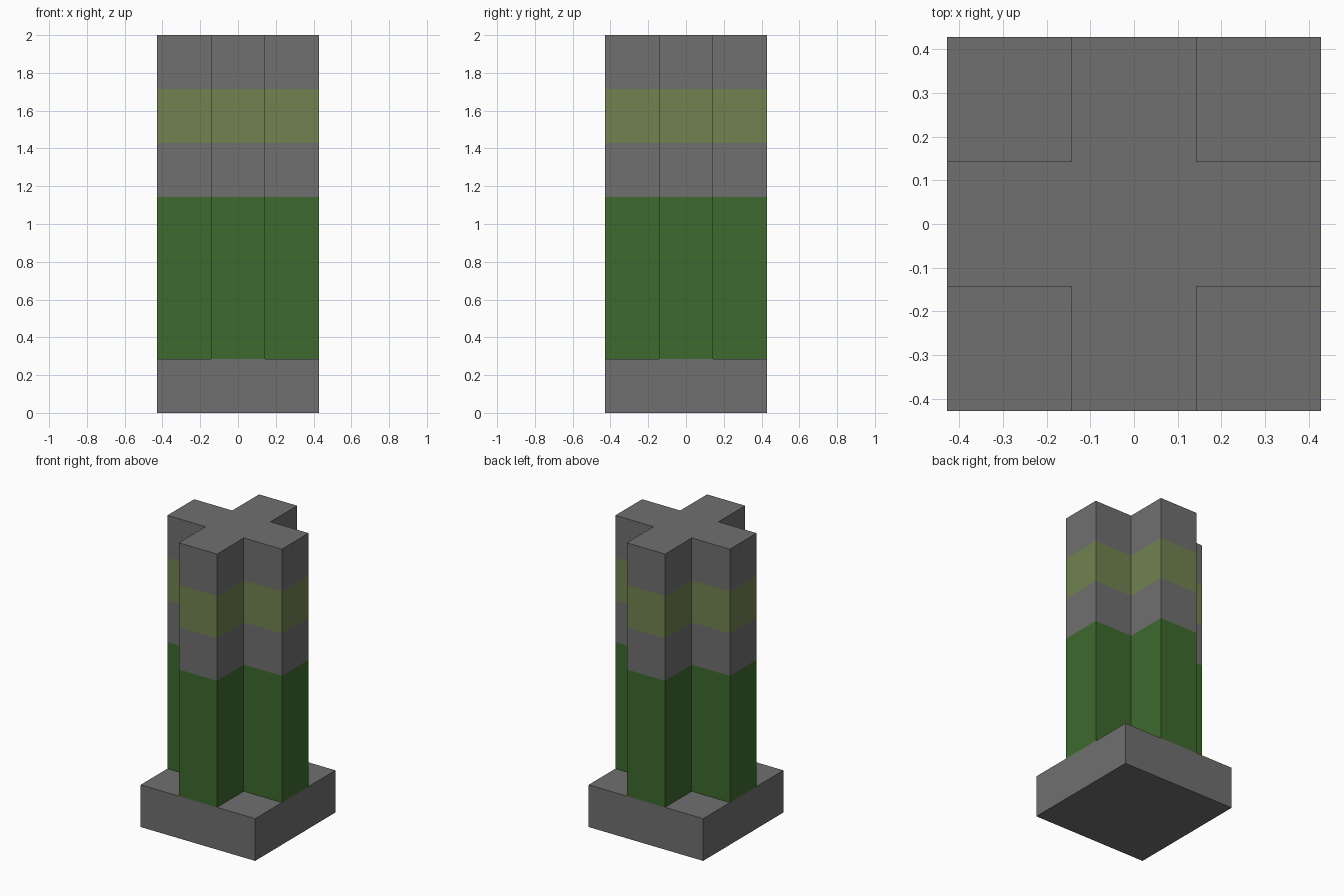
import bpy
import bmesh

cube = bpy.data.objects.get("Cube")
if cube:
    bpy.data.objects.remove(cube, do_unlink=True)

U = 1 / 7          # grid module
ARM, HALF = U, 3 * U


def material(name, rgb):
    mat = bpy.data.materials.new(name)
    mat.use_nodes = True
    colour = (*rgb, 1.0)
    mat.diffuse_color = colour
    mat.node_tree.nodes["Principled BSDF"].inputs["Base Color"].default_value = colour
    return mat


stone = material("stone grey", (0.162, 0.162, 0.162))
green = material("deep green", (0.047, 0.144, 0.026))
olive = material("olive green", (0.162, 0.223, 0.080))


def prism(name, outline, levels, band_mats, mats):
    """Extrude an outline through the levels, one material per band."""
    bm = bmesh.new()
    rings = [[bm.verts.new((x, y, z)) for x, y in outline] for z in levels]
    n = len(outline)
    for low, high, index in zip(rings, rings[1:], band_mats):
        for i in range(n):
            j = (i + 1) % n
            face = bm.faces.new((low[i], low[j], high[j], high[i]))
            face.material_index = index
    bm.faces.new(rings[0][::-1]).material_index = band_mats[0]
    bm.faces.new(rings[-1]).material_index = band_mats[-1]
    mesh = bpy.data.meshes.new(name)
    bm.to_mesh(mesh)
    bm.free()
    for mat in mats:
        mesh.materials.append(mat)
    obj = bpy.data.objects.new(name, mesh)
    bpy.context.collection.objects.link(obj)
    return obj


# Square plinth
square = [(-HALF, -HALF), (HALF, -HALF), (HALF, HALF), (-HALF, HALF)]
prism("base", square, [0, 2 * U], [0], [stone])

# Cross-shaped column: one quarter corner turned four times
cross = []
corner = [(HALF, -ARM), (HALF, ARM), (ARM, ARM)]
for _ in range(4):
    cross += corner
    corner = [(-y, x) for x, y in corner]

# Bands from bottom to top: green, grey, olive, grey
prism("cross_column", cross, [k * U for k in (2, 8, 10, 12, 14)],
      [1, 0, 2, 0], [stone, green, olive])
